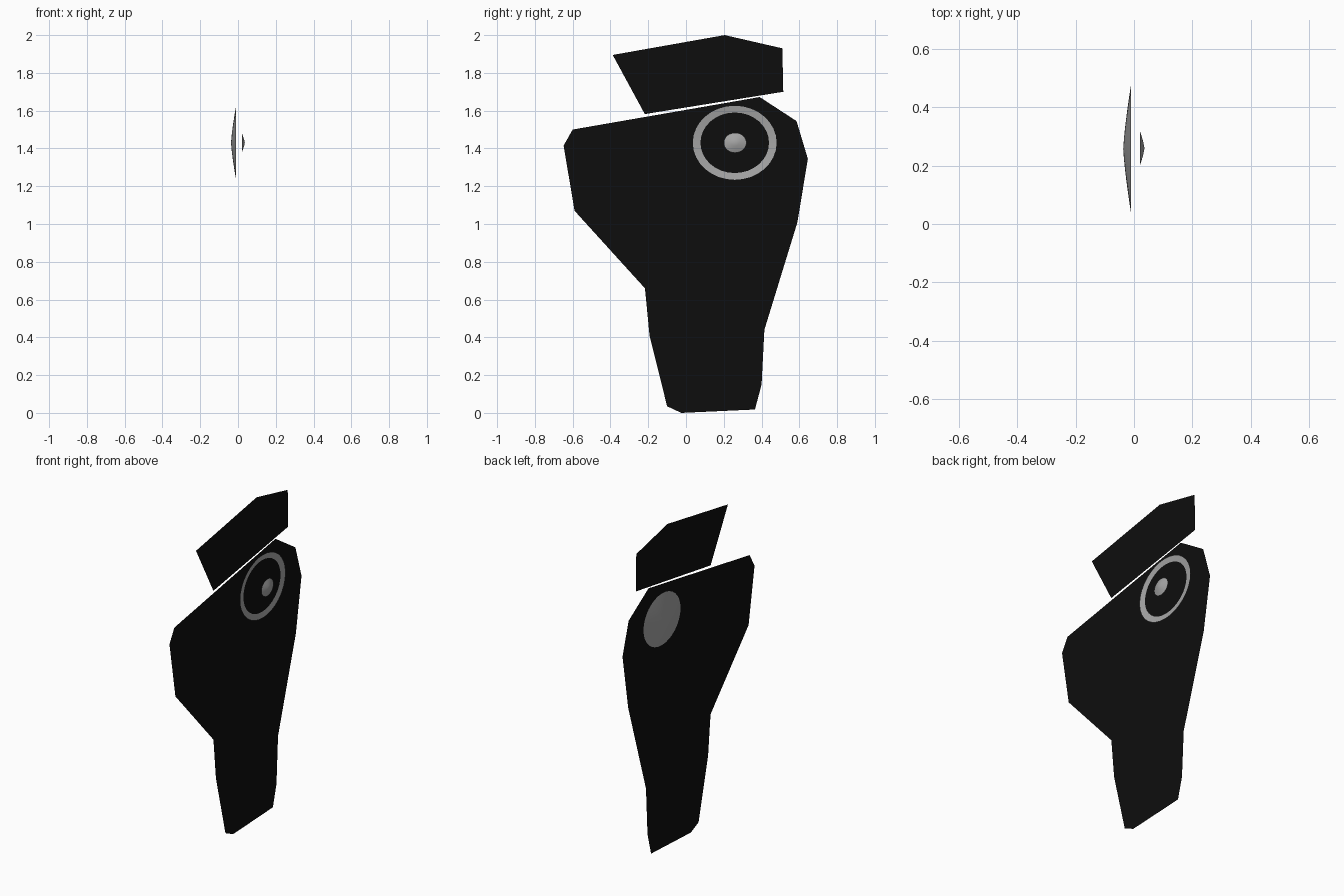
import bpy, bmesh, math

if "Cube" in bpy.data.objects:
    bpy.data.objects.remove(bpy.data.objects["Cube"])


def material(name, rgb):
    m = bpy.data.materials.new(name)
    m.diffuse_color = (*rgb, 1)
    m.use_nodes = True
    m.node_tree.nodes["Principled BSDF"].inputs["Base Color"].default_value = m.diffuse_color
    return m


black = material("black", (0.004, 0.004, 0.004))
grey = material("light grey", (0.38, 0.38, 0.38))
PLANE_X = -0.0162


def make_object(name, bm, mat):
    mesh = bpy.data.meshes.new(name)
    bm.to_mesh(mesh)
    bm.free()
    ob = bpy.data.objects.new(name, mesh)
    bpy.context.collection.objects.link(ob)
    mesh.materials.append(mat)
    return ob


def flat_shape(name, outline):
    """Paper-thin silhouette in the side plane."""
    bm = bmesh.new()
    f = bm.faces.new([bm.verts.new((PLANE_X, y, z)) for y, z in outline])
    bmesh.ops.triangulate(bm, faces=[f])
    return make_object(name, bm, black)


def shallow_dome(name, cy, cz, ry, rz, base_x, depth, power, rings=6, seg=32):
    """Open elliptical dome bulging along x by depth."""
    bm = bmesh.new()
    tip = bm.verts.new((base_x + depth, cy, cz))
    prev = None
    for i in range(1, rings + 1):
        r = i / rings
        x = base_x + depth * (1 - r ** power)
        angles = [2 * math.pi * k / seg for k in range(seg)]
        ring = [bm.verts.new((x, cy + ry * r * math.cos(a), cz + rz * r * math.sin(a)))
                for a in angles]
        for k in range(seg):
            n = (k + 1) % seg
            if prev is None:
                face = [tip, ring[k], ring[n]]
            else:
                face = [prev[k], ring[k], ring[n], prev[n]]
            if depth < 0:
                face.reverse()
            bm.faces.new(face).smooth = True
        prev = ring
    return make_object(name, bm, grey)


# Body and head with snout
flat_shape("body", [
    (-.10, .035), (-.025, 0), (.365, .018), (.40, .15), (.415, .44), (.59, 1.01),
    (.645, 1.345), (.585, 1.545), (.39, 1.672), (-.60, 1.50), (-.648, 1.415),
    (-.59, 1.07), (-.447, .997), (-.197, 1.04), (-.23, .79), (-.193, .41)])

# Crest floating above the head
flat_shape("crest", [
    (-.388, 1.895), (-.15, 1.70), (-.218, 1.582), (.515, 1.70), (.42, 1.795),
    (.51, 1.93), (.205, 2.0)])

# Eye shell: its rim stands proud on the right, its bulge on the left
shallow_dome("eye_shell", .258, 1.43, .222, .196, -.01, -.027, 1.3)

# Pupil
shallow_dome("pupil", .26, 1.43, .06, .053, .02, .016, 1.3, rings=3)
